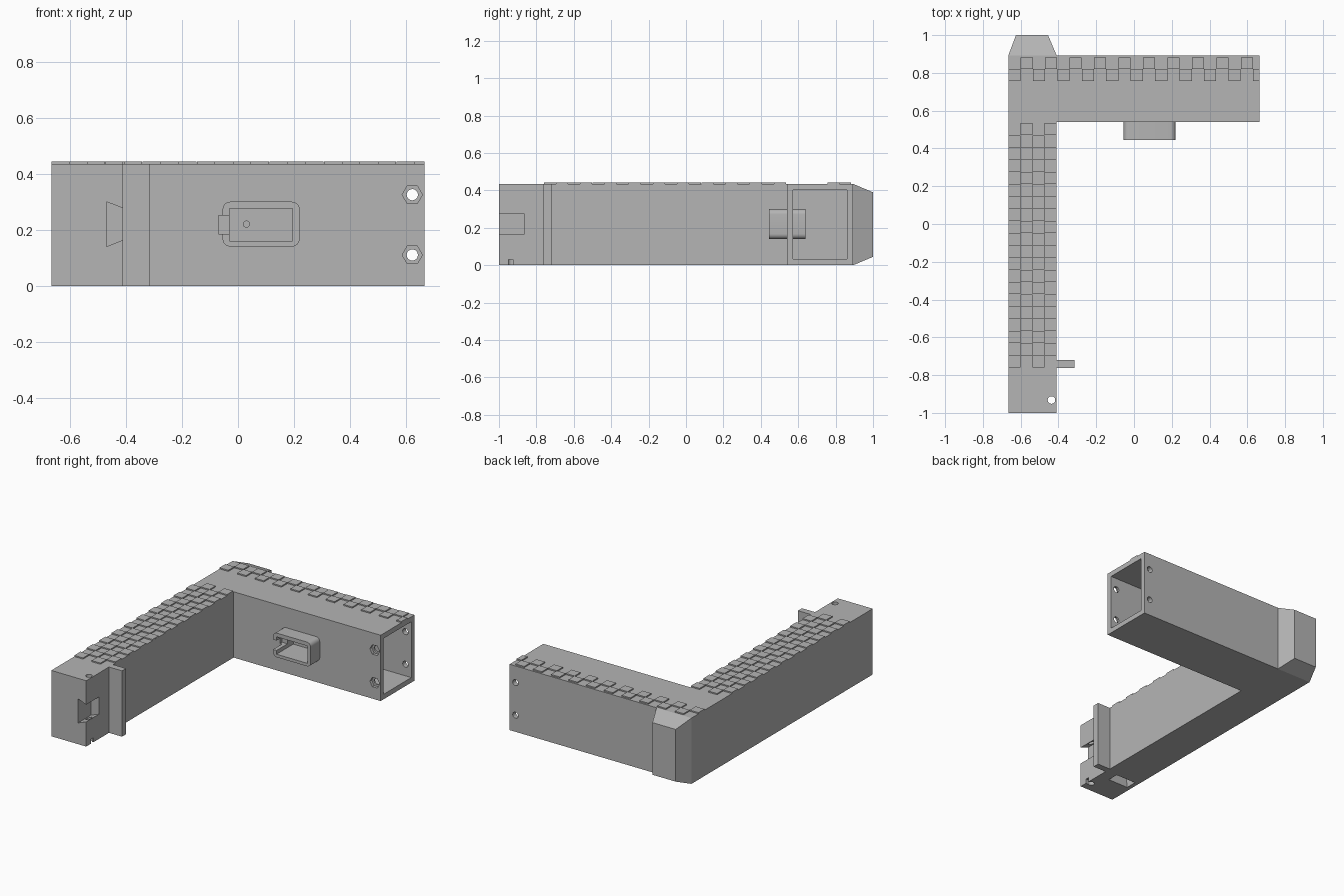
import bpy, bmesh, math
from mathutils import Vector

if "Cube" in bpy.data.objects:
    bpy.data.objects.remove(bpy.data.objects["Cube"])

grey = bpy.data.materials.new("grey plastic")
grey.diffuse_color = (0.46, 0.46, 0.46, 1)
grey.use_nodes = True
grey.node_tree.nodes["Principled BSDF"].inputs["Base Color"].default_value = grey.diffuse_color


def finish(name, bm):
    bmesh.ops.recalc_face_normals(bm, faces=bm.faces)
    me = bpy.data.meshes.new(name)
    bm.to_mesh(me)
    bm.free()
    me.materials.append(grey)
    ob = bpy.data.objects.new(name, me)
    bpy.context.collection.objects.link(ob)
    return ob


def add_box(bm, x0, x1, y0, y1, z0, z1):
    vs = bmesh.ops.create_cube(bm, size=1)["verts"]
    for v in vs:
        v.co = Vector((x1 if v.co.x > 0 else x0,
                       y1 if v.co.y > 0 else y0,
                       z1 if v.co.z > 0 else z0))


def box(name, *dims):
    bm = bmesh.new()
    add_box(bm, *dims)
    return finish(name, bm)


def prism(name, pts, axis, a, b):
    """Extrude a 2D outline from a to b: (x, y) along z, or (x, z) along y."""
    bm = bmesh.new()
    at = (lambda p, h: (p[0], p[1], h)) if axis == "z" else (lambda p, h: (p[0], h, p[1]))
    lo = [bm.verts.new(at(p, a)) for p in pts]
    hi = [bm.verts.new(at(p, b)) for p in pts]
    bm.faces.new(lo)
    bm.faces.new(hi)
    for i in range(len(pts)):
        j = (i + 1) % len(pts)
        bm.faces.new((lo[i], lo[j], hi[j], hi[i]))
    return finish(name, bm)


def ring(cx, cy, r, n):
    return [(cx + r * math.cos(2 * math.pi * i / n), cy + r * math.sin(2 * math.pi * i / n))
            for i in range(n)]


def cut(target, cutters):
    """Subtract each cutter from the target, then remove it."""
    bpy.context.view_layer.objects.active = target
    for c in cutters:
        c.hide_render = True
        m = target.modifiers.new("cut", "BOOLEAN")
        m.operation, m.solver, m.object = "DIFFERENCE", "EXACT", c
        bpy.ops.object.modifier_apply(modifier=m.name)
        bpy.data.objects.remove(c)


L, R, INNER = -0.665, 0.665, -0.41      # arm sides
FRONT, ELBOW, BACK, TOP = -1.0, 0.54, 0.893, 0.435

# L-shaped hollow tube
body = prism("l_shaped_body", [(L, FRONT), (INNER, FRONT), (INNER, ELBOW),
                               (R, ELBOW), (R, BACK), (L, BACK)], "z", 0, TOP)
cut(body, [prism("cavity", [(L + .03, -.83), (INNER - .03, -.83), (INNER - .03, .572),
                            (R + .05, .572), (R + .05, .86), (L + .03, .86)], "z", .033, .402)])

# bolt holes with hexagonal nut pockets at the open end
bolts = []
for z in (0.11, 0.325):
    bolts.append(prism("bolt", ring(.622, z, .02, 24), "y", .4, 1.0))
    bolts.append(prism("nut", ring(.622, z, .036, 6), "y", .4, .56))
cut(body, bolts)

# dovetail slot, pin hole, small notch and cable exit at the front tip
cut(body, [
    prism("dovetail", [(-.47, .14), (-.47, .30), (-.38, .265), (-.38, .175)], "y", -1.1, -.866),
    prism("pin", ring(-.437, -.932, .02, 24), "z", -.1, .6),
    box("notch", -.437, -.38, -.95, -.925, -.1, .03),
    box("exit", -.637, -.49, -.825, -.75, -.1, .1)])

# rounded socket on the inner wall
r, corners = 0.028, []
for cx, cz, a0 in ((.22 - r, .30 - r, 0), (-.055 + r, .30 - r, 90),
                   (-.055 + r, .14 + r, 180), (.22 - r, .14 + r, 270)):
    for k in range(7):
        a = math.radians(a0 + 15 * k)
        corners.append((cx + r * math.cos(a), cz + r * math.sin(a)))
socket = prism("socket", corners, "y", .445, .64)


def socket_cutters(depth):
    return [box("pocket", -.03, .195, .4, depth, .16, .275),
            box("cable_notch", -.07, -.02, .4, .56, .185, .25)]


cut(socket, socket_cutters(.62) + [prism("wire", ring(.03, .22, .011, 16), "y", .6, .7)])
cut(body, socket_cutters(.6))

# side fin near the tip
box("side_fin", INNER, -.315, -.762, -.72, 0, TOP)

# tapered block on the back corner
bm = bmesh.new()
add_box(bm, L, INNER, BACK, 1.0, 0, TOP)
for v in bm.verts:
    if v.co.y > .95:
        v.co.x = -.625 if v.co.x < -.5 else -.455
        v.co.z = .045 if v.co.z < .2 else .39
finish("tapered_back_block", bm)

# raised checker tiles on the top
p = 0.06475
bm = bmesh.new()
for row in range(20):
    for col in range(4):
        if (row + col) % 2 == 0:
            x, y = L + col * .06375, -.76 + row * p
            add_box(bm, x, x + .0637, y, y + p - .0005, TOP - .004, .443)
finish("long_arm_tiles", bm)
bm = bmesh.new()
for row in range(2):
    for col in range(21):
        if (row + col) % 2 == 0:
            x, y = L + col * p, .757 + row * .063
            add_box(bm, x, min(x + p - .0005, R), y, y + .0625, TOP - .004, .443)
finish("short_arm_tiles", bm)

# smooth round holes and corners, keep hard edges
for ob in (body, socket):
    bpy.ops.object.select_all(action="DESELECT")
    ob.select_set(True)
    bpy.context.view_layer.objects.active = ob
    bpy.ops.object.shade_smooth_by_angle(angle=math.radians(30))
